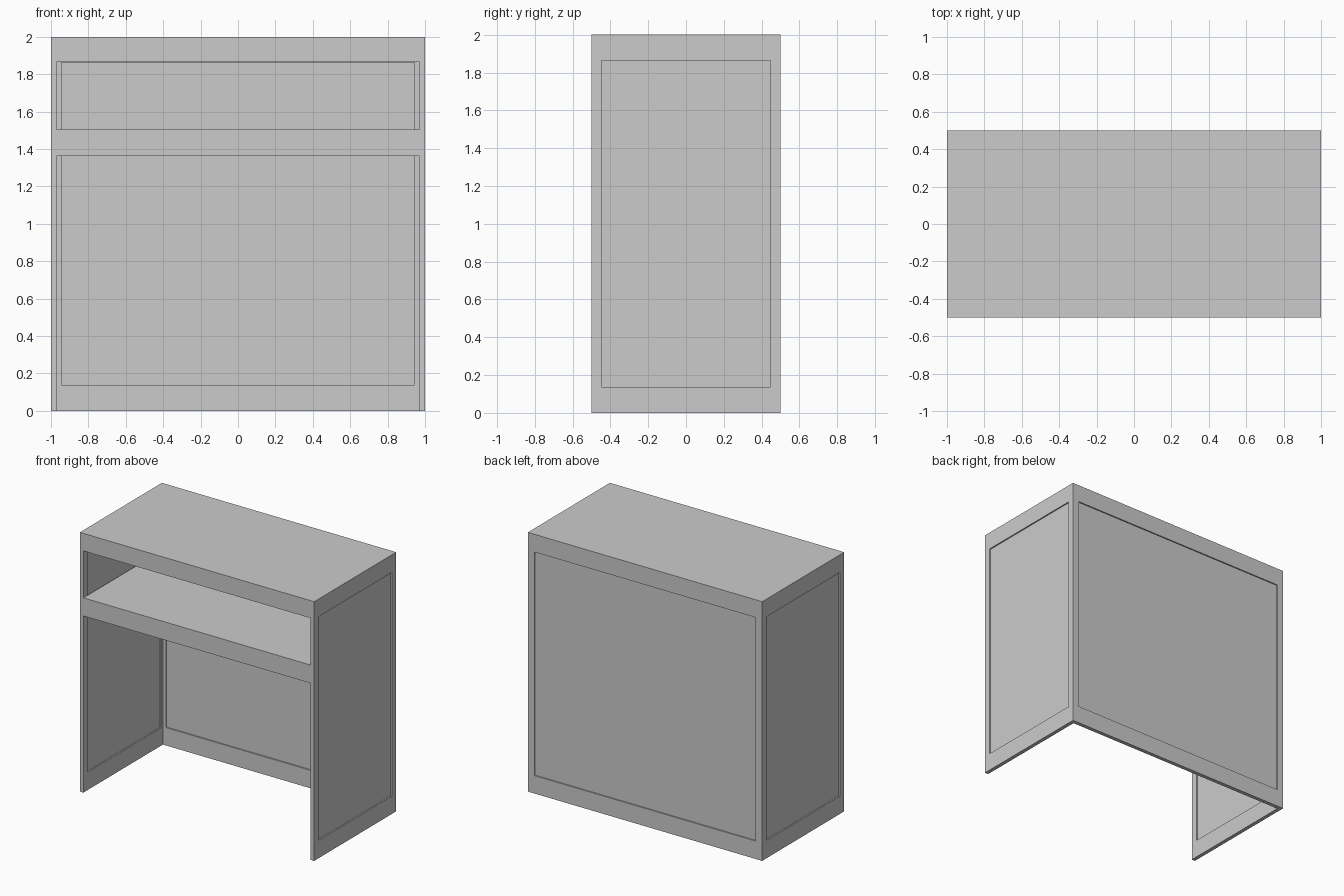
import bpy

if "Cube" in bpy.data.objects:
    bpy.data.objects.remove(bpy.data.objects["Cube"])

grey = bpy.data.materials.new("plain grey")
grey.diffuse_color = (0.6, 0.6, 0.6, 1)
grey.use_nodes = True
grey.node_tree.nodes["Principled BSDF"].inputs["Base Color"].default_value = grey.diffuse_color


def box(name, lo, hi):
    """Axis-aligned box between two corners."""
    mid = [(a + b) / 2 for a, b in zip(lo, hi)]
    bpy.ops.mesh.primitive_cube_add(size=1, location=mid)
    ob = bpy.context.object
    ob.name = name
    ob.scale = [b - a for a, b in zip(lo, hi)]
    bpy.ops.object.transform_apply(location=True, rotation=True, scale=True)
    ob.data.materials.append(grey)
    return ob


def cut(target, lo, hi):
    """Subtract a box from the target and discard the cutter."""
    cutter = box("cutter", lo, hi)
    cutter.hide_render = True
    mod = target.modifiers.new("cut", "BOOLEAN")
    mod.operation = "DIFFERENCE"
    mod.solver = "EXACT"
    mod.object = cutter
    bpy.context.view_layer.objects.active = target
    bpy.ops.object.modifier_apply(modifier=mod.name)
    bpy.data.objects.remove(cutter, do_unlink=True)


WALL, DEPTH = 0.03, 0.01       # wall thickness, panel recess depth
LOW, HIGH = 0.138, 1.863       # panel bottom and top

# Carcass: sides, back and thick top, open at front and bottom
carcass = box("cabinet_carcass", (-1, -0.5, 0), (1, 0.5, 2))
cut(carcass, (-1 + WALL, -0.6, -0.1), (1 - WALL, 0.5 - WALL, 1.865))

# Recessed side panels, outside and inside
for s in (-1, 1):
    for a, b in ((1 - DEPTH, 1.05), (0.94, 1 - WALL + DEPTH)):
        x0, x1 = sorted((s * a, s * b))
        cut(carcass, (x0, -0.447, LOW), (x1, 0.447, HIGH))

# Recessed back panel, outside and inside
for y0, y1 in ((0.5 - DEPTH, 0.55), (0.44, 0.5 - WALL + DEPTH)):
    cut(carcass, (-0.945, y0, LOW), (0.945, y1, HIGH))

# Thick shelf between the sides
box("shelf", (-1 + WALL, -0.5, 1.363), (1 - WALL, 0.5 - WALL, 1.503))
